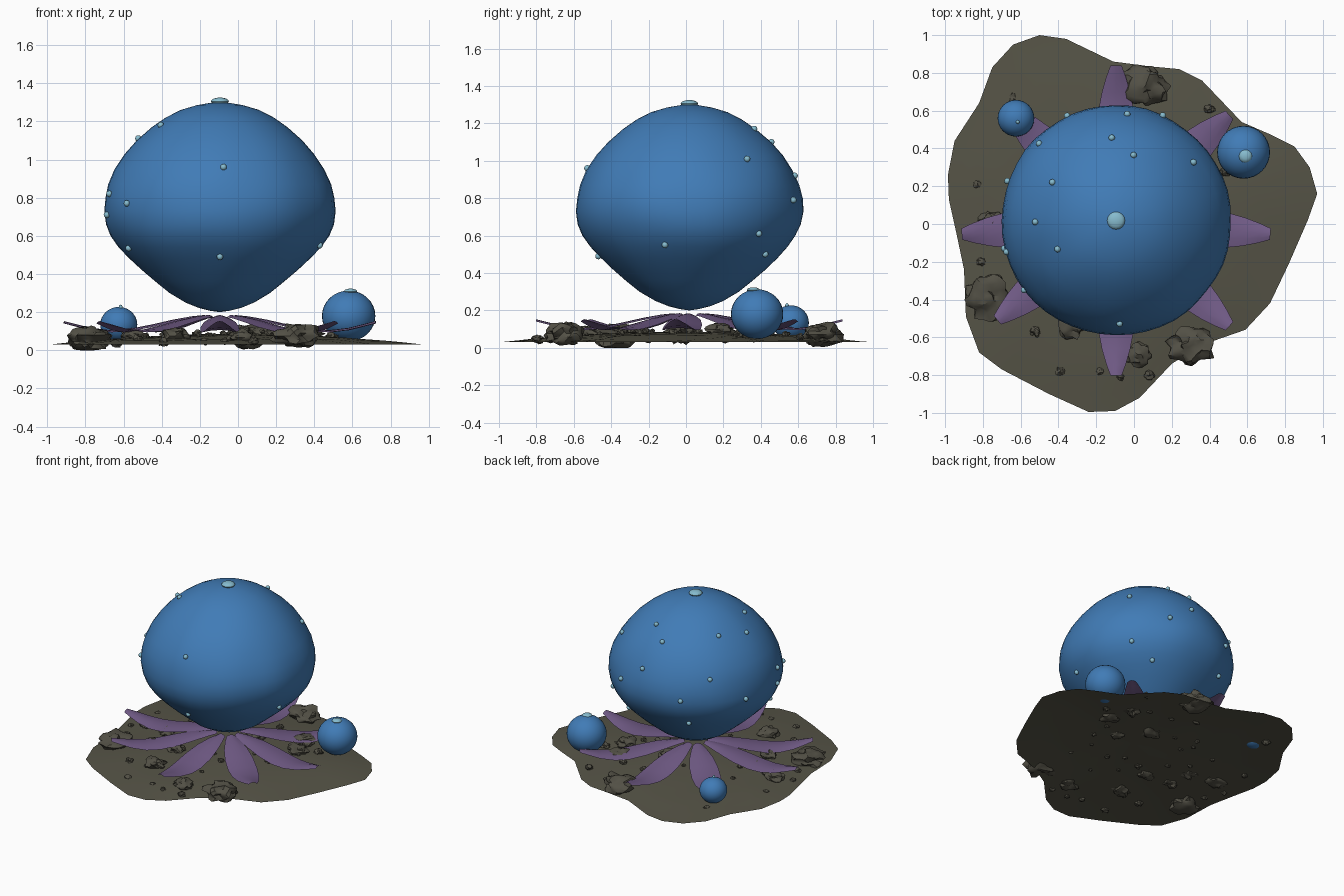
import bpy, bmesh, math, random
from mathutils import Vector, noise

if "Cube" in bpy.data.objects:
    bpy.data.objects.remove(bpy.data.objects["Cube"])

random.seed(4)
CX, CY = -0.095, 0.018


def material(name, rgb):
    m = bpy.data.materials.new(name)
    m.diffuse_color = (*rgb, 1)
    m.use_nodes = True
    m.node_tree.nodes["Principled BSDF"].inputs["Base Color"].default_value = m.diffuse_color
    return m


BLUE = material("berry_blue", (0.052, 0.2, 0.47))
PALE = material("pale_blue", (0.24, 0.5, 0.62))
PURPLE = material("petal_purple", (0.165, 0.105, 0.24))
SOIL = material("soil_olive", (0.092, 0.088, 0.062))
STONE = material("stone_grey", (0.085, 0.08, 0.06))


def finish(bm, name, mat, angle=40, flip=True):
    if flip:
        bmesh.ops.recalc_face_normals(bm, faces=bm.faces)
    me = bpy.data.meshes.new(name)
    bm.to_mesh(me)
    bm.free()
    ob = bpy.data.objects.new(name, me)
    bpy.context.collection.objects.link(ob)
    me.materials.append(mat)
    bpy.ops.object.select_all(action='DESELECT')
    ob.select_set(True)
    bpy.context.view_layer.objects.active = ob
    bpy.ops.object.shade_smooth_by_angle(angle=math.radians(angle))
    return ob


def lerp_table(table, v):
    for (a, fa), (b, fb) in zip(table, table[1:]):
        if v <= b:
            return fa + (fb - fa) * (v - a) / (b - a)
    return table[-1][1]


def ball(name, mat, loc, size, seg=32, rough=0.0, lumps=3.0):
    bm = bmesh.new()
    if rough:
        bmesh.ops.create_icosphere(bm, subdivisions=3, radius=1)
    else:
        bmesh.ops.create_uvsphere(bm, u_segments=seg, v_segments=seg // 2, radius=1)
    seed = Vector(loc) * 17
    for v in bm.verts:
        if rough:
            v.co *= 1 + rough * noise.noise(v.co * lumps * 0.5 + seed)
            v.co *= 1 + rough * 0.4 * noise.noise(v.co * lumps + seed)
        v.co = Vector(loc) + Vector([c * s for c, s in zip(v.co, size)])
    return finish(bm, name, mat)


# Ground sheet: irregular outline filled with rings, gently domed
outline = [(-.50, 1), (-.36, .98), (-.11, .86), (.08, .835), (.24, .82), (.36, .76), (.57, .54),
           (.72, .475), (.85, .41), (.93, .30), (.97, .16), (.92, .02), (.82, -.21), (.72, -.42),
           (.59, -.56), (.36, -.64), (.20, -.74), (.03, -.92), (-.10, -.99), (-.24, -.995),
           (-.45, -.90), (-.70, -.77), (-.82, -.68), (-.89, -.49), (-.90, -.24), (-.94, -.05),
           (-.98, .13), (-.985, .26), (-.95, .44), (-.82, .64), (-.75, .83), (-.64, .95)]
bm = bmesh.new()
rings = []
for k in range(1, 11):
    t = k / 10
    rings.append([bm.verts.new((x * t, y * t, 0.03 + 0.055 * (1 - t * t)
                  + (0.006 * noise.noise(Vector((x, y, 0)) * t * 6) if k < 10 else 0)))
                  for x, y in outline])
mid = bm.verts.new((0, 0, 0.085))
n = len(outline)
for i in range(n):
    j = (i + 1) % n
    bm.faces.new((mid, rings[0][j], rings[0][i]))
    for a, b in zip(rings, rings[1:]):
        bm.faces.new((a[i], a[j], b[j], b[i]))
finish(bm, "ground", SOIL, flip=False)


def ground_z(x, y):
    return 0.03 + 0.055 * max(0, 1 - (x * x + y * y) / 0.85)


# Large berry: lathed profile with slight lumps
profile = [(.20, 0), (.207, .05), (.222, .11), (.25, .18), (.30, .265), (.36, .34), (.42, .41),
           (.48, .473), (.54, .528), (.60, .57), (.66, .597), (.73, .61), (.80, .604),
           (.87, .586), (.95, .549), (1.03, .496), (1.10, .435), (1.17, .355), (1.22, .283),
           (1.26, .205), (1.285, .12), (1.297, .05), (1.30, 0)]
bm = bmesh.new()
SEG = 48
rows = []
for z, r in profile[1:-1]:
    row = []
    for i in range(SEG):
        a = 2 * math.pi * i / SEG
        d = Vector((math.cos(a), math.sin(a), z * 2))
        rr = r * (1 + 0.018 * noise.noise(d * 2.2))
        row.append(bm.verts.new((CX + rr * d.x, CY + rr * d.y, z)))
    rows.append(row)
low = bm.verts.new((CX, CY, profile[0][0]))
top = bm.verts.new((CX, CY, profile[-1][0]))
for i in range(SEG):
    j = (i + 1) % SEG
    bm.faces.new((low, rows[0][j], rows[0][i]))
    bm.faces.new((top, rows[-1][i], rows[-1][j]))
    for a, b in zip(rows, rows[1:]):
        bm.faces.new((a[i], a[j], b[j], b[i]))
finish(bm, "large_berry", BLUE, 60)

# Pale nubs on the large berry: angle in degrees, height
nubs = [(-88, .96), (-90, .49), (217, .77), (196, .82), (194, .71), (205, .535), (-14, .55),
        (37, 1.01), (66, .79), (40, .61), (55, .50), (149, 1.14), (93, 1.10), (75, 1.17),
        (115, .75), (84, .92), (181, 1.11), (206, 1.18), (135, .9), (160, .72), (120, .55)]
for i, (deg, z) in enumerate(nubs):
    r = lerp_table(profile, z) + 0.004
    a = math.radians(deg)
    s = 0.017
    ball(f"berry_nub_{i}", PALE, (CX + r * math.cos(a), CY + r * math.sin(a), z), (s, s, s), 12)
ball("crown_nub", PALE, (CX, CY, 1.305), (0.047, 0.047, 0.02), 16)

# Small berries with their own crown nubs
for name, loc, r, nub in [("right", (.58, .38, .18), .14, .035), ("left", (-.625, .56, .135), .097, .01)]:
    ball(f"{name}_small_berry", BLUE, loc, (r, r, r * 0.95), 32)
    ball(f"{name}_small_nub", PALE, (loc[0] + .01, loc[1] - .02, loc[2] + r * 0.92),
         (nub, nub, 0.015), 12)

# Petals: distance from centre, half width, height
sections = [(.08, .03, .185), (.15, .055, .178), (.25, .083, .16), (.36, .10, .135),
            (.48, .103, .112), (.58, .094, .106), (.68, .075, .118), (.76, .052, .138), (.82, .03, .153)]
for k, deg in enumerate([-5, 43, 90, 134, 185, 220, 270, 317]):
    a = math.radians(deg)
    bm = bmesh.new()
    prev = None
    for d, w, z in sections:
        row = []
        for u in (-1, -.5, 0, .5, 1):
            s = u * w
            row.append(bm.verts.new((CX + d * math.cos(a) - s * math.sin(a),
                                     CY + d * math.sin(a) + s * math.cos(a), z - 0.012 * u * u)))
        if prev:
            for i in range(4):
                bm.faces.new((prev[i], row[i], row[i + 1], prev[i + 1]))
        prev = row
    finish(bm, f"petal_{k}", PURPLE, flip=False)

# Stones: x, y, radius
stones = [(.06, .73, .11), (-.75, 0, .075), (-.78, -.38, .115), (.31, -.64, .115), (.02, -.69, .07),
          (-.33, -.54, .075), (-.52, -.57, .03), (-.39, -.78, .026), (-.18, -.78, .022),
          (.08, -.80, .026), (-.07, -.81, .02), (-.83, .21, .02), (-.64, .67, .026), (.4, .61, .026),
          (.49, .28, .03), (-.87, -.06, .02), (-.81, -.2, .022)]
# Extra stones scattered beneath the large berry
for i in range(26):
    a = i * 2.4
    d = 0.18 + 0.38 * random.random()
    stones.append((CX + d * math.cos(a), CY + d * math.sin(a),
                   random.uniform(.05, .075) if i % 4 == 0 else random.uniform(.014, .026)))
for i, (x, y, r) in enumerate(stones):
    flat = 0.55 if r > 0.04 else 0.8
    ob = ball(f"stone_{i}", STONE, (x, y, ground_z(x, y) + r * 0.2),
              (r, r * random.uniform(.8, 1.0), r * flat), rough=0.5, lumps=3.4)
    # keep every stone resting on or above the floor
    for v in ob.data.vertices:
        v.co.z = max(v.co.z, 0.0)
